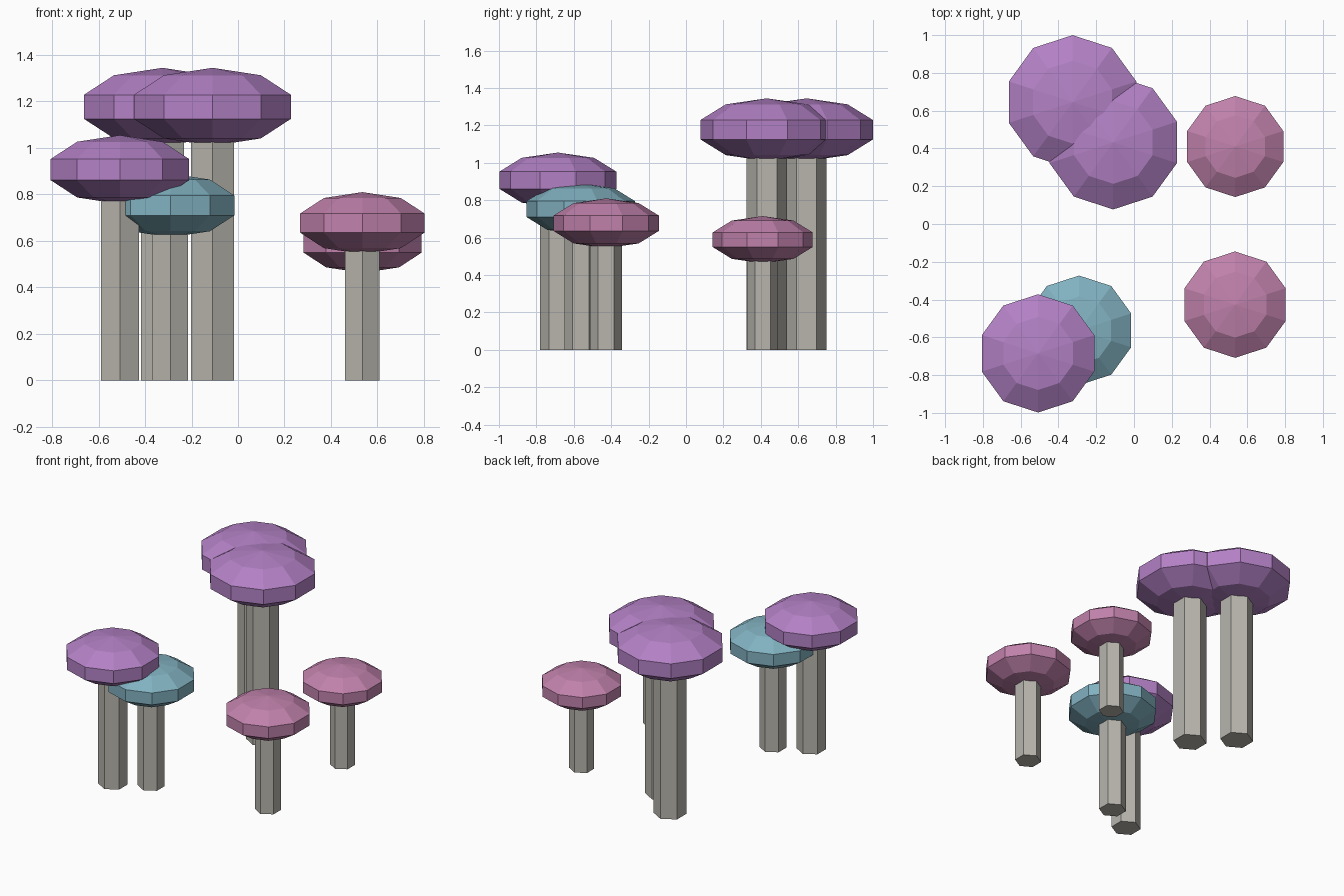
import bpy

if "Cube" in bpy.data.objects:
    bpy.data.objects.remove(bpy.data.objects["Cube"])

CAP_FLATTEN = 0.45      # cap height relative to its width
STEM_RATIO = 0.288      # stem radius relative to cap sphere radius


def material(name, rgb):
    mat = bpy.data.materials.new(name)
    mat.diffuse_color = (*rgb, 1)
    mat.use_nodes = True
    mat.node_tree.nodes["Principled BSDF"].inputs["Base Color"].default_value = mat.diffuse_color
    return mat


PURPLE = material("purple_cap", (0.45, 0.22, 0.56))
TEAL = material("teal_cap", (0.22, 0.44, 0.53))
PINK = material("pink_cap", (0.53, 0.22, 0.41))
STEM = material("pale_stem", (0.48, 0.46, 0.42))


def finish(name, mat):
    obj = bpy.context.object
    obj.name = name
    obj.data.materials.append(mat)
    bpy.ops.object.shade_flat()
    return obj


def mushroom(name, x, y, z, radius, mat):
    # Hexagonal stem running from the ground to the middle of the cap
    bpy.ops.mesh.primitive_cylinder_add(
        vertices=6, radius=radius * STEM_RATIO, depth=z, location=(x, y, z / 2))
    finish(name + "_stem", STEM)
    # Flattened ten-sided cap
    bpy.ops.mesh.primitive_uv_sphere_add(
        segments=10, ring_count=5, radius=radius, location=(x, y, z))
    cap = finish(name + "_cap", mat)
    cap.scale.z = CAP_FLATTEN


# name, centre x, centre y, cap centre height, cap sphere radius, colour
mushroom("tall_back_mushroom", -0.325, 0.645, 1.177, 0.373, PURPLE)
mushroom("tall_middle_mushroom", -0.11, 0.432, 1.177, 0.373, PURPLE)
mushroom("front_purple_mushroom", -0.508, -0.685, 0.907, 0.329, PURPLE)
mushroom("front_teal_mushroom", -0.291, -0.563, 0.753, 0.305, TEAL)
mushroom("front_pink_mushroom", 0.535, -0.427, 0.677, 0.296, PINK)
mushroom("back_pink_mushroom", 0.536, 0.41, 0.589, 0.281, PINK)
